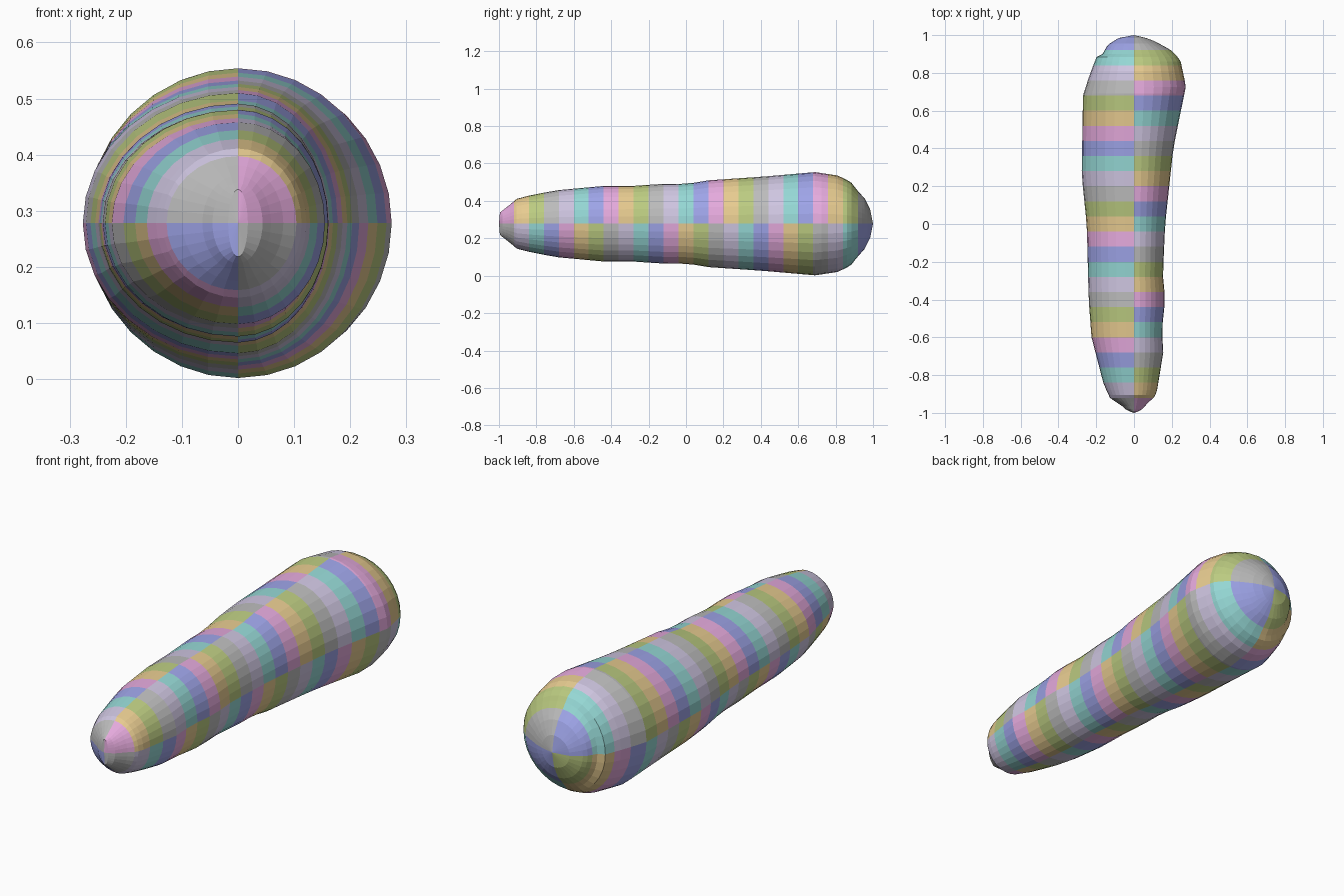
import bpy, bmesh, math

if "Cube" in bpy.data.objects:
    bpy.data.objects.remove(bpy.data.objects["Cube"])

BAND = 0.08          # width of one coloured band along y
QUARTER = 8          # faces per quarter ring
ZC = 0.278           # height of the long axis

# Radius profiles along y: half-height, left half-width, right half-width
HEIGHT = [(-1, 0), (-0.995, 0.06), (-0.963, 0.085), (-0.925, 0.115), (-0.905, 0.133),
          (-0.84, 0.15), (-0.7, 0.178), (-0.44, 0.202), (-0.285, 0.202), (-0.125, 0.213),
          (0, 0.212), (0.12, 0.232), (0.415, 0.252), (0.69, 0.276), (0.81, 0.258),
          (0.88, 0.225), (0.91, 0.185), (0.955, 0.135), (0.985, 0.075), (1, 0)]
LEFT = [(-1, 0), (-0.99, 0.035), (-0.957, 0.07), (-0.925, 0.125), (-0.85, 0.16),
        (-0.6, 0.225), (-0.4, 0.24), (0, 0.25), (0.06, 0.257), (0.26, 0.277),
        (0.68, 0.27), (0.79, 0.235), (0.885, 0.198), (0.9, 0.167), (0.95, 0.138),
        (0.985, 0.08), (1, 0)]
RIGHT = [(-1, 0), (-0.99, 0.035), (-0.945, 0.075), (-0.915, 0.11), (-0.88, 0.122),
         (-0.68, 0.155), (-0.56, 0.148), (-0.4, 0.165), (-0.27, 0.153), (0, 0.165),
         (0.4, 0.208), (0.73, 0.275), (0.87, 0.245), (0.925, 0.19), (0.98, 0.085), (1, 0)]


def sample(profile, y):
    for (y0, r0), (y1, r1) in zip(profile, profile[1:]):
        if y <= y1:
            return r0 + (r1 - r0) * (y - y0) / (y1 - y0)
    return 0.0


# Ring positions: every band edge, finer at both rounded ends
stations = [-1 + BAND * i for i in range(1, 25)]
stations += [-0.995, -0.98, -0.963, -0.94, -0.905, -0.88,
             0.69, 0.725, 0.81, 0.86, 0.885, 0.9, 0.94, 0.955, 0.97, 0.985, 0.995]
stations = sorted({round(y, 3) for y in stations})

bm = bmesh.new()
SIDES = QUARTER * 4
rings = []
for y in stations:
    h, l, r = (sample(p, y) for p in (HEIGHT, LEFT, RIGHT))
    ring = []
    for i in range(SIDES):
        a = math.tau * i / SIDES
        c = math.cos(a)
        ring.append(bm.verts.new((c * (r if c > 0 else l), y, ZC + h * math.sin(a))))
    rings.append(ring)

# Colour cycle start for each quarter, by side index
OFFSET = [0, 3, 6, 3]


def paint(face, y, i):
    band = min(24, max(0, int((y + 1) / BAND)))
    face.material_index = (band + OFFSET[i // QUARTER]) % 7


# Skin between rings
for n in range(len(rings) - 1):
    a, b = rings[n], rings[n + 1]
    for i in range(SIDES):
        j = (i + 1) % SIDES
        paint(bm.faces.new((a[i], a[j], b[j], b[i])), (stations[n] + stations[n + 1]) / 2, i)

# End caps
for y, ring in ((-1, rings[0]), (1, rings[-1])):
    tip = bm.verts.new((0, y, ZC))
    for i in range(SIDES):
        paint(bm.faces.new((tip, ring[i], ring[(i + 1) % SIDES])), y, i)

bmesh.ops.recalc_face_normals(bm, faces=bm.faces)
mesh = bpy.data.meshes.new("tapered_body")
bm.to_mesh(mesh)
bm.free()
body = bpy.data.objects.new("tapered_body", mesh)
bpy.context.collection.objects.link(body)

# Band colours
for name, rgb in (("pink", (0.78, 0.4, 0.72)), ("sand", (0.8, 0.6, 0.28)),
                  ("green", (0.5, 0.6, 0.22)), ("grey", (0.5, 0.5, 0.5)),
                  ("lilac", (0.62, 0.56, 0.75)), ("teal", (0.3, 0.68, 0.66)),
                  ("blue", (0.34, 0.37, 0.8))):
    mat = bpy.data.materials.new(name)
    mat.diffuse_color = (*rgb, 1)
    mat.use_nodes = True
    mat.node_tree.nodes["Principled BSDF"].inputs["Base Color"].default_value = mat.diffuse_color
    mesh.materials.append(mat)
